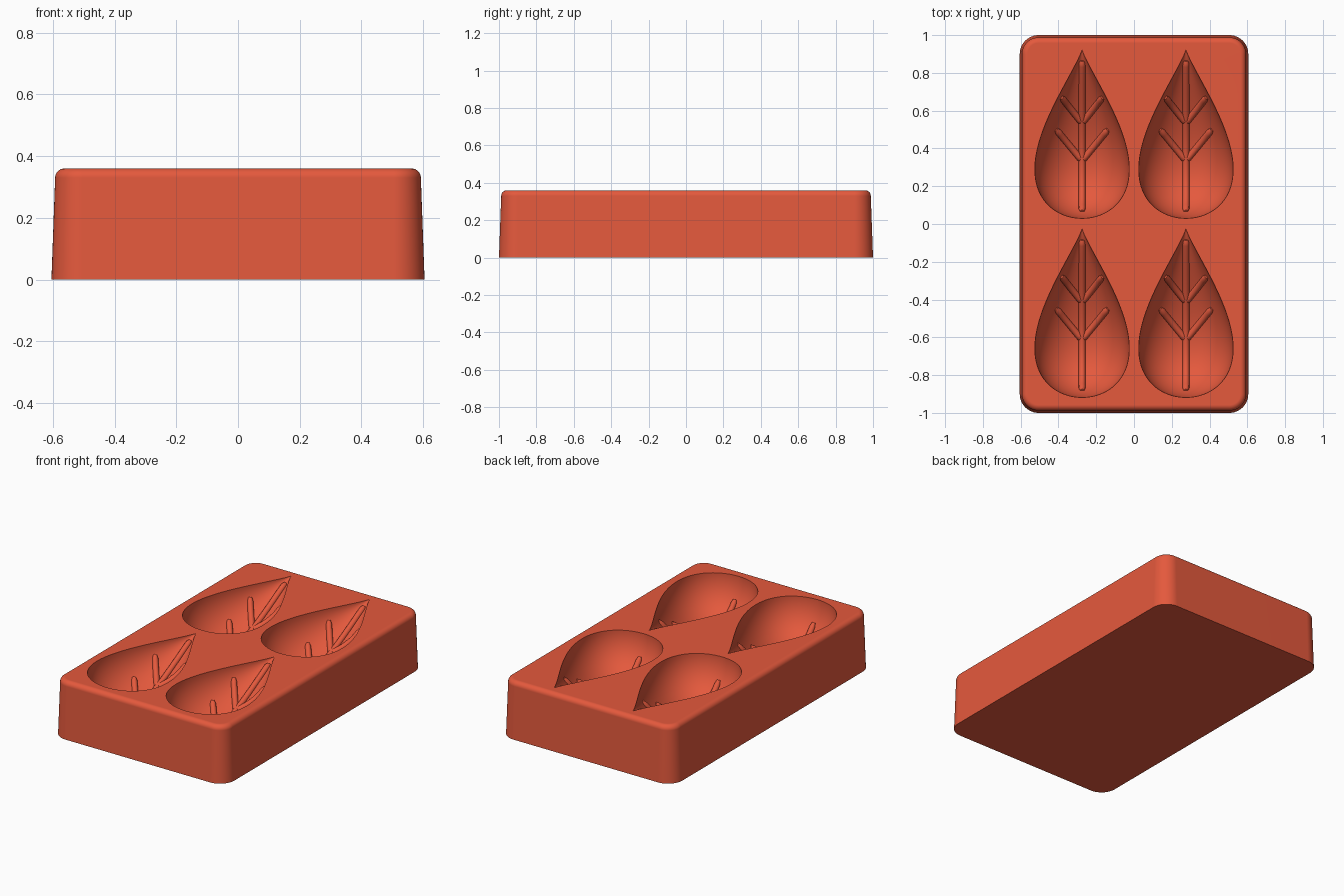
import bpy, bmesh, math
from mathutils import Vector

if "Cube" in bpy.data.objects:
    bpy.data.objects.remove(bpy.data.objects["Cube"], do_unlink=True)

TOP = 0.36            # height of the tray
LENGTH = 0.895        # length of one leaf pocket
RADIUS = 0.25         # widest half width, also its depth
POINTEDNESS = 1.45
RIB = 0.018

silicone = bpy.data.materials.new("terracotta_silicone")
silicone.use_nodes = True
colour = (0.78, 0.1, 0.046, 1)
silicone.diffuse_color = colour
bsdf = silicone.node_tree.nodes["Principled BSDF"]
bsdf.inputs["Base Color"].default_value = colour
bsdf.inputs["Roughness"].default_value = 0.6


def add_object(name, data):
    ob = bpy.data.objects.new(name, data)
    bpy.context.collection.objects.link(ob)
    data.materials.append(silicone)
    return ob


def activate(ob):
    bpy.ops.object.select_all(action='DESELECT')
    ob.select_set(True)
    bpy.context.view_layer.objects.active = ob


def skin(name, rings, cap_start, cap_end):
    """Bridge closed rings of points; a cap is None (flat face) or a pole point."""
    bm = bmesh.new()
    loops = [[bm.verts.new(p) for p in ring] for ring in rings]
    n = len(loops[0])
    for a, b in zip(loops, loops[1:]):
        for i in range(n):
            j = (i + 1) % n
            bm.faces.new((a[i], a[j], b[j], b[i]))
    for loop, cap in ((loops[0], cap_start), (loops[-1], cap_end)):
        if cap is None:
            bm.faces.new(loop)
        else:
            pole = bm.verts.new(cap)
            for i in range(n):
                bm.faces.new((loop[i], loop[(i + 1) % n], pole))
    bmesh.ops.recalc_face_normals(bm, faces=bm.faces)
    mesh = bpy.data.meshes.new(name)
    bm.to_mesh(mesh)
    bm.free()
    return add_object(name, mesh)


def rounded_rectangle(hx, hy, r, z, steps=12):
    pts = []
    for k, (sx, sy) in enumerate(((1, 1), (-1, 1), (-1, -1), (1, -1))):
        for i in range(steps + 1):
            a = math.pi / 2 * (k + i / steps)
            pts.append((sx * (hx - r) + r * math.cos(a),
                        sy * (hy - r) + r * math.sin(a), z))
    return pts


# Leaf pocket: a teardrop turned about its long axis, round end at y = 0
def teardrop(t):
    return math.sin(t) * math.sin(t / 2) ** POINTEDNESS


PEAK = max(teardrop(math.pi * i / 500) for i in range(501))


def pocket_radius(y):
    c = max(-1.0, min(1.0, 2 * y / LENGTH - 1))
    return RADIUS * teardrop(math.acos(c)) / PEAK


def pocket_rings(ox, oy, count=56, sides=80):
    rings = []
    for k in range(1, count):
        y = LENGTH * (1 - math.cos(math.pi * k / count)) / 2
        r = pocket_radius(y)
        angles = [2 * math.pi * (i + 0.5) / sides for i in range(sides)]
        rings.append([(ox + r * math.cos(a), oy + y, TOP + 0.0004 + r * math.sin(a))
                      for a in angles])
    return rings


# Tray body: tapered walls, soft top edge
taper, edge = 0.012, 0.03
rings = [rounded_rectangle(0.605, 1.0, 0.1, 0),
         rounded_rectangle(0.605 - taper, 1.0 - taper, 0.1 - taper, TOP - edge)]
for i in range(1, 9):
    a = math.pi / 2 * i / 8
    inset = taper + edge * (1 - math.cos(a))
    rings.append(rounded_rectangle(0.605 - inset, 1.0 - inset, 0.1 - inset,
                                   TOP - edge + edge * math.sin(a)))
tray = skin("tray_body", rings, None, None)


# Raised vein lying on the pocket surface between two plan points
def add_vein(name, ox, oy, start, end, steps):
    curve = bpy.data.curves.new(name, 'CURVE')
    curve.dimensions = '3D'
    curve.bevel_depth = RIB
    curve.bevel_resolution = 4
    curve.use_fill_caps = True
    spline = curve.splines.new('POLY')
    spline.points.add(steps)
    for i, p in enumerate(spline.points):
        plan = Vector(start).lerp(Vector(end), i / steps)
        r = pocket_radius(plan.y)
        depth = math.sqrt(max(0.0, r * r - plan.x ** 2))
        p.co = (ox + plan.x, oy + plan.y, min(TOP - depth, TOP - RIB), 1)
        p.radius = 0.6 if i in (0, steps) else 1
    ob = add_object(name, curve)
    activate(ob)
    bpy.ops.object.convert(target='MESH')
    bpy.ops.object.shade_smooth_by_angle(angle=math.radians(50))


for row, oy in (("back", 0.03), ("front", -0.918)):
    for side, ox in (("left", 0.275), ("right", -0.275)):
        tag = row + "_" + side
        cutter = skin("pocket_cutter", pocket_rings(ox, oy),
                      (ox, oy, TOP + 0.0004), (ox, oy + LENGTH, TOP + 0.0004))
        cutter.hide_render = True
        activate(tray)
        cut = tray.modifiers.new("pocket", 'BOOLEAN')
        cut.operation = 'DIFFERENCE'
        cut.solver = 'EXACT'
        cut.object = cutter
        bpy.ops.object.modifier_apply(modifier=cut.name)
        bpy.data.objects.remove(cutter, do_unlink=True)

        add_vein("midrib_" + tag, ox, oy, (0, 0.035), (0, 0.835), 60)
        for s, word in ((1, "left"), (-1, "right")):
            add_vein("lower_vein_%s_%s" % (word, tag), ox, oy,
                     (0, 0.305), (s * 0.138, 0.47), 14)
            add_vein("upper_vein_%s_%s" % (word, tag), ox, oy,
                     (0, 0.505), (s * 0.11, 0.64), 14)

# Smooth walls with crisp pocket rims and flat top
activate(tray)
bpy.ops.object.shade_smooth_by_angle(angle=math.radians(35))
weighted = tray.modifiers.new("flat_top_shading", 'WEIGHTED_NORMAL')
weighted.keep_sharp = True
